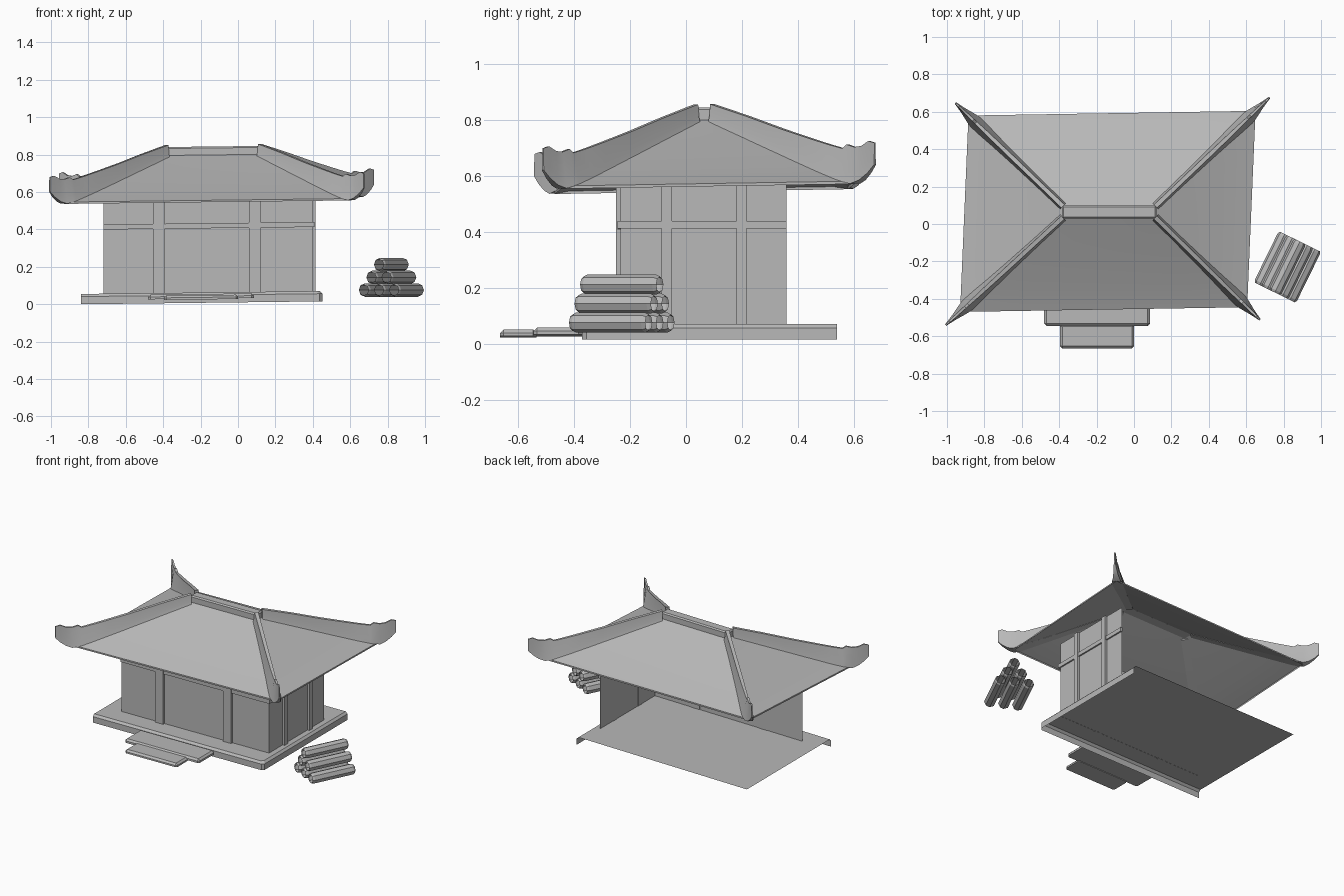
import bpy
import bmesh
import math
from mathutils import Vector

old = bpy.data.objects.get("Cube")
if old:
    bpy.data.objects.remove(old)

grey = bpy.data.materials.new("plain_grey")
grey.use_nodes = True
GREY = (0.48, 0.48, 0.48, 1)
grey.diffuse_color = GREY
grey.node_tree.nodes["Principled BSDF"].inputs["Base Color"].default_value = GREY


def finish(name, bm, tilt_x=0.012, tilt_y=0.0, smooth=False):
    """Lean the part slightly, weld it and add it to the scene."""
    for v in bm.verts:
        v.co.z += tilt_x * v.co.x + tilt_y * v.co.y
    bmesh.ops.remove_doubles(bm, verts=bm.verts, dist=0.0005)
    bmesh.ops.recalc_face_normals(bm, faces=bm.faces)
    mesh = bpy.data.meshes.new(name)
    bm.to_mesh(mesh)
    bm.free()
    mesh.materials.append(grey)
    ob = bpy.data.objects.new(name, mesh)
    bpy.context.collection.objects.link(ob)
    if smooth:
        bpy.ops.object.select_all(action='DESELECT')
        ob.select_set(True)
        bpy.context.view_layer.objects.active = ob
        bpy.ops.object.shade_smooth_by_angle(angle=math.radians(25))


def box(name, x, y, z, bevel=0.0):
    """Box between limits; bevel softens every edge except the bottom ones."""
    bm = bmesh.new()
    bmesh.ops.create_cube(bm, size=1)
    for v in bm.verts:
        v.co = Vector([a + (c + 0.5) * (b - a) for (a, b), c in zip((x, y, z), v.co)])
    if bevel:
        edges = [e for e in bm.edges if any(v.co.z > z[1] - 0.001 for v in e.verts)]
        bmesh.ops.bevel(bm, geom=edges, offset=bevel, segments=1, affect='EDGES')
    finish(name, bm)


def loft(bm, rows, closed=False):
    """Join rows of points with quads."""
    rings = [[bm.verts.new(p) for p in row] for row in rows]
    for a, b in zip(rings, rings[1:]):
        n = len(a)
        for i in range(n if closed else n - 1):
            j = (i + 1) % n
            bm.faces.new((a[i], a[j], b[j], b[i]))
    return rings


# Floor platform: top sheet with a chamfered lip on the front and +x side
BX, BY, BZ = (-0.84, 0.452), (-0.372, 0.54), 0.065


def lip_row(inset, z):
    return [(BX[0], BY[0] + inset, z),
            (BX[1] - inset - 0.015, BY[0] + inset, z),
            (BX[1] - inset, BY[0] + inset + 0.015, z),
            (BX[1] - inset, BY[1], z)]


bm = bmesh.new()
rings = loft(bm, [lip_row(0, 0.01), lip_row(0, BZ - 0.014), lip_row(0.014, BZ)])
bm.faces.new(rings[-1] + [bm.verts.new((BX[0], BY[1], BZ))])
finish("platform", bm)

# Front steps
box("upper_step", (-0.48, 0.085), (-0.545, -0.373), (0.032, 0.057), 0.012)
box("lower_step", (-0.395, 0.0), (-0.665, -0.535), (0.028, 0.051), 0.012)

# Two walls: front and +x side, the rest is open
FRONT_Y, SIDE_X = -0.235, 0.40
WALL_Z = (0.064, 0.58)
bm = bmesh.new()
loft(bm, [[(-0.72, FRONT_Y, z), (SIDE_X, FRONT_Y, z), (SIDE_X, 0.36, z)] for z in WALL_Z])
finish("walls", bm)

# Posts and rails standing proud of the walls
OUT = 0.015
for i, x in enumerate((-0.455, 0.06)):
    box(f"front_post_{i + 1}", (x, x + 0.062), (FRONT_Y - OUT, FRONT_Y + 0.003), WALL_Z)
for i, y in enumerate((-0.087, 0.18)):
    box(f"side_post_{i + 1}", (SIDE_X - 0.003, SIDE_X + OUT), (y, y + 0.036), WALL_Z)
RAIL_Z = (0.408, 0.435)
box("front_rail", (-0.72, SIDE_X + 0.01), (FRONT_Y - 0.01, FRONT_Y + 0.003), RAIL_Z)
box("side_rail", (SIDE_X - 0.003, SIDE_X + 0.01), (FRONT_Y - 0.01, 0.36), RAIL_Z)

# Roof sheet: four slightly sagging slopes between ridge and eaves
RIDGE_Z, EAVE_Z, ROWS = 0.80, 0.565, 8
EAVE = [Vector(p) for p in ((-0.93, -0.47), (0.605, -0.445), (0.65, 0.605), (-0.885, 0.58))]
RIDGE = [Vector(p) for p in ((-0.38, 0.035), (0.115, 0.035), (0.115, 0.095), (-0.38, 0.095))]


def slope_z(t):
    return EAVE_Z + (RIDGE_Z - EAVE_Z) * max(0, 1 - t) ** 1.06


bm = bmesh.new()
for side in range(4):
    nxt = (side + 1) % 4
    rows = []
    for r in range(ROWS + 1):
        t = r / ROWS
        a, b = RIDGE[side].lerp(EAVE[side], t), RIDGE[nxt].lerp(EAVE[nxt], t)
        rows.append([(*a.lerp(b, u / 6), slope_z(t)) for u in range(7)])
    rows.append([(p[0], p[1], p[2] - 0.01) for p in rows[-1]])  # eave edge
    loft(bm, rows)
finish("roof", bm, tilt_y=0.016, smooth=True)

# Ridge beam
box("ridge_beam", (-0.385, 0.12), (0.03, 0.098), (0.80, 0.845), 0.008)

# Hip beams: tapered fins following each hip, curling up past the corners
# columns: place along hip, height above slope, half width at foot, half width at top
FIN = [(0.0, 0.055, 0.022, 0.012), (0.25, 0.07, 0.023, 0.011), (0.5, 0.08, 0.026, 0.011),
       (0.7, 0.09, 0.03, 0.01), (0.82, 0.096, 0.034, 0.009), (0.92, 0.102, 0.036, 0.007),
       (0.95, 0.122, 0.034, 0.007), (1.0, 0.122, 0.026, 0.006), (1.05, 0.125, 0.017, 0.006),
       (1.1, 0.142, 0.01, 0.005), (1.14, 0.135, 0.005, 0.003)]
NAMES = ("front_right", "front_left", "back_left", "back_right")
for name, top, corner in zip(NAMES, RIDGE, EAVE):
    along = corner - top
    across = Vector((-along.y, along.x)).normalized()
    bm = bmesh.new()
    rows = []
    for s, height, foot, crest in FIN:
        mid = top + along * s
        low = slope_z(s) - 0.01 + max(0, s - 0.98) ** 2 * 2.6
        high = slope_z(s) + height
        waist = low + (high - low) * 0.3
        rows.append([(*(mid + across * w), z) for w, z in
                     ((-foot, low), (foot, low), (foot * 0.75, waist),
                      (crest, high), (-crest, high), (-foot * 0.75, waist))])
    rings = loft(bm, rows, closed=True)
    bm.faces.new(rings[0])
    bm.faces.new(rings[-1])
    finish("hip_beam_" + name, bm, tilt_y=0.016, smooth=True)

# Log pile: three, two and one hollow eight-sided logs with tapered ends
AXIS = Vector((0.134, 0.273, 0)).normalized()
ACROSS = Vector((AXIS.y, -AXIS.x, 0))
UP = Vector((0, 0, 1))
STATIONS = ((-0.152, 0.029), (-0.138, 0.036), (0.138, 0.036), (0.152, 0.029))
count = 0
for layer in range(3):
    for k in range(3 - layer):
        count += 1
        centre = Vector((0.82, -0.23, 0.076 + 0.068 * layer))
        centre += ACROSS * (k - (2 - layer) / 2) * 0.09
        bm = bmesh.new()
        loft(bm, [[centre + AXIS * d + ACROSS * r * math.cos(a) + UP * r * math.sin(a)
                   for a in (i * math.pi / 4 for i in range(8))]
                  for d, r in STATIONS], closed=True)
        finish(f"log_{count}", bm, tilt_x=0)
